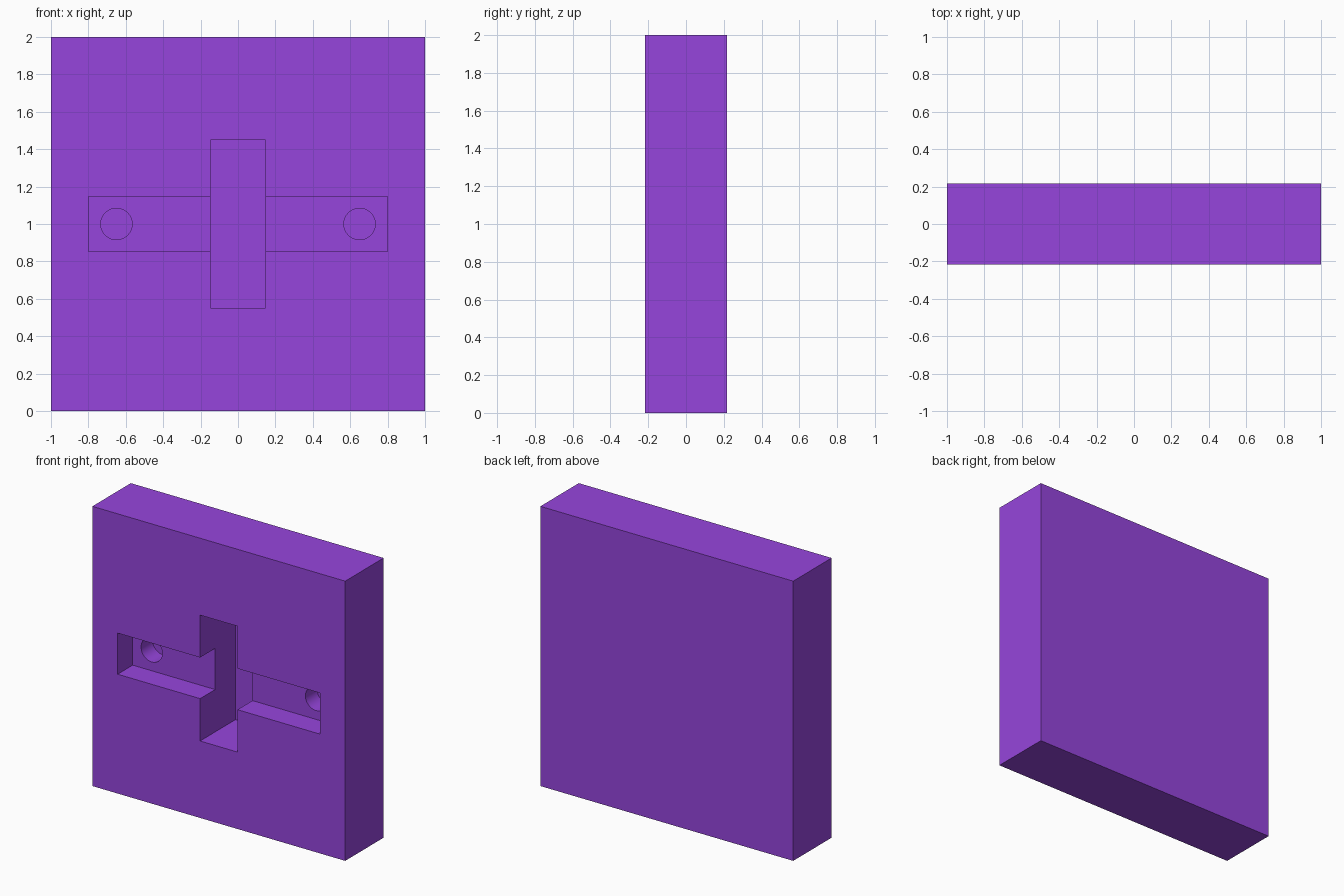
import bpy
from math import radians

if "Cube" in bpy.data.objects:
    bpy.data.objects.remove(bpy.data.objects["Cube"])

HALF_DEPTH = 0.217
FRONT = -HALF_DEPTH


def box(name, x, y0, y1, z0, z1):
    """Box centred on x = 0 with half width x."""
    bpy.ops.mesh.primitive_cube_add(size=1, location=(0, (y0 + y1) / 2, (z0 + z1) / 2))
    ob = bpy.context.object
    ob.name = name
    ob.scale = (2 * x, y1 - y0, z1 - z0)
    bpy.ops.object.transform_apply(location=True, rotation=False, scale=True)
    return ob


def cylinder(name, x, z, radius, y0, y1):
    bpy.ops.mesh.primitive_cylinder_add(
        vertices=48, radius=radius, depth=y1 - y0,
        location=(x, (y0 + y1) / 2, z), rotation=(radians(90), 0, 0))
    ob = bpy.context.object
    ob.name = name
    return ob


# Main plate
plate = box("plate", 1.0, FRONT, HALF_DEPTH, 0, 2)
mat = bpy.data.materials.new("purple")
mat.diffuse_color = (0.305, 0.06, 0.716, 1)
mat.use_nodes = True
mat.node_tree.nodes["Principled BSDF"].inputs["Base Color"].default_value = mat.diffuse_color
plate.data.materials.append(mat)

# Shallow horizontal slot, screw holes in its floor, deep vertical slot
cutters = [box("horizontal_slot", 0.80, FRONT - 0.1, FRONT + 0.17, 0.853, 1.147)]
for side in (-1, 1):
    cutters.append(cylinder("screw_hole", side * 0.65, 1.0, 0.084, FRONT + 0.1, FRONT + 0.30))
cutters.append(box("vertical_slot", 0.148, FRONT - 0.15, FRONT + 0.40, 0.55, 1.45))

# Carve each recess, then discard its cutter
for cutter in cutters:
    mod = plate.modifiers.new(cutter.name, 'BOOLEAN')
    mod.operation = 'DIFFERENCE'
    mod.solver = 'EXACT'
    mod.object = cutter
    bpy.context.view_layer.objects.active = plate
    bpy.ops.object.modifier_apply(modifier=mod.name)
    bpy.data.objects.remove(cutter, do_unlink=True)

# Smooth hole walls, sharp box edges
bpy.ops.object.select_all(action='DESELECT')
plate.select_set(True)
bpy.context.view_layer.objects.active = plate
bpy.ops.object.shade_smooth_by_angle(angle=radians(30))
